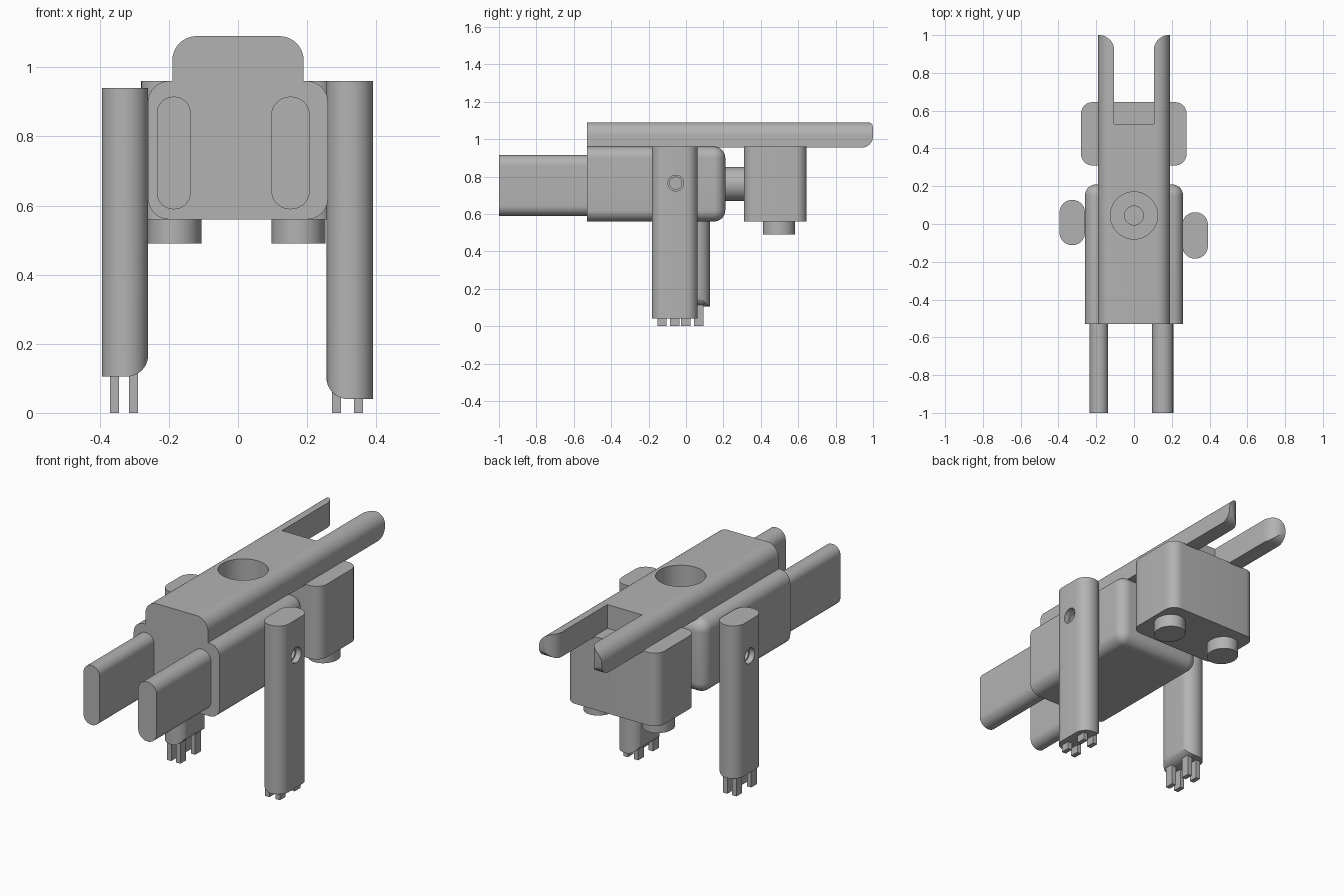
import bpy, bmesh, math
from mathutils import Matrix, Vector

if "Cube" in bpy.data.objects:
    bpy.data.objects.remove(bpy.data.objects["Cube"], do_unlink=True)

grey = bpy.data.materials.new("plain grey")
grey.use_nodes = True
grey.diffuse_color = (0.45, 0.45, 0.45, 1)
for node in grey.node_tree.nodes:
    if node.type == 'BSDF_PRINCIPLED':
        node.inputs["Base Color"].default_value = grey.diffuse_color


def finish(name, bm):
    bmesh.ops.recalc_face_normals(bm, faces=bm.faces)
    mesh = bpy.data.meshes.new(name)
    bm.to_mesh(mesh)
    bm.free()
    mesh.materials.append(grey)
    obj = bpy.data.objects.new(name, mesh)
    bpy.context.scene.collection.objects.link(obj)
    return obj


def box(name, x, y, z, radius=0, pick=None):
    """Box between ranges; pick chooses edges to round by their place on a unit cube."""
    bm = bmesh.new()
    bmesh.ops.create_cube(bm, size=2)
    edges = []
    if pick:
        edges = [e for e in bm.edges if pick((e.verts[0].co + e.verts[1].co) / 2)]
    for v in bm.verts:
        v.co = Vector([(lo + hi) / 2 + c * (hi - lo) / 2
                       for c, (lo, hi) in zip(v.co, (x, y, z))])
    if edges:
        bmesh.ops.bevel(bm, geom=edges, offset=radius, segments=10, profile=0.5,
                        affect='EDGES', clamp_overlap=True)
    return finish(name, bm)


def cylinder(name, centre, radius, depth, axis='Z', stretch=1):
    turn = {'X': Matrix.Rotation(math.pi / 2, 4, 'Y'),
            'Y': Matrix.Rotation(math.pi / 2, 4, 'X'), 'Z': Matrix()}[axis]
    bm = bmesh.new()
    bmesh.ops.create_cone(bm, cap_ends=True, segments=48, radius1=radius,
                          radius2=radius, depth=depth,
                          matrix=Matrix.Translation(centre) @ turn @ Matrix.Diagonal((1, stretch, 1, 1)))
    return finish(name, bm)


def prism(name, outline, z0, z1):
    bm = bmesh.new()
    face = bm.faces.new([bm.verts.new((x, y, z0)) for x, y in outline])
    new = bmesh.ops.extrude_face_region(bm, geom=[face])["geom"]
    bmesh.ops.translate(bm, vec=(0, 0, z1 - z0),
                        verts=[g for g in new if isinstance(g, bmesh.types.BMVert)])
    return finish(name, bm)


def carve(obj, cutter, operation='DIFFERENCE'):
    mod = obj.modifiers.new("carve", 'BOOLEAN')
    mod.operation, mod.object, mod.solver = operation, cutter, 'EXACT'
    bpy.context.view_layer.update()
    graph = bpy.context.evaluated_depsgraph_get()
    mesh = bpy.data.meshes.new_from_object(obj.evaluated_get(graph))
    obj.modifiers.clear()
    obj.data = mesh
    bpy.data.objects.remove(cutter, do_unlink=True)


# Torso, flat at the front and rounded behind
torso = box("torso", (-0.26, 0.26), (-0.53, 0.21), (0.56, 0.96), 0.06, lambda m: m.y > -0.5)

# Back plate with rounded top, rounded tail and a slot between two prongs
plate = box("back_plate", (-0.19, 0.19), (-0.53, 1.0), (0.955, 1.09), 0.07,
            lambda m: m.y == 0 and m.z > 0)
carve(plate, box("tail_shape", (-0.5, 0.5), (-0.8, 1.0), (0.955, 1.3), 0.06,
                 lambda m: m.x == 0 and m.y > 0 and m.z < 0), 'INTERSECT')
arc = [(0.185 - 0.08 * math.cos(a), 0.92 + 0.08 * math.sin(a))
       for a in (math.pi / 2 * i / 10 for i in range(11))]
half = [(0.105, 0.53)] + arc + [(0.185, 1.1)]
carve(plate, prism("slot", half + [(-x, y) for x, y in reversed(half)], 0.9, 1.2))

# Stepped round socket through the plate into the torso
for part in (plate, torso):
    carve(part, cylinder("socket", (0, 0.045, 1.0), 0.125, 0.4))
carve(torso, cylinder("socket_core", (0, 0.045, 0.8), 0.05, 0.2))

# Neck, hip block and pegs
cylinder("neck", (0, 0.26, 0.76), 0.09, 0.14, 'Y')
box("hip_block", (-0.28, 0.278), (0.31, 0.645), (0.56, 0.96), 0.06, lambda m: m.z == 0)
for side, x in (("right", -0.184), ("left", 0.175)):
    cylinder(side + "_peg", (x, 0.497, 0.53), 0.078, 0.08, stretch=1.1)

# Forward bars
for side, x in (("right", (-0.235, -0.137)), ("left", (0.096, 0.208))):
    box(side + "_front_bar", x, (-1.0, -0.52), (0.589, 0.915),
        (x[1] - x[0]) * 0.49, lambda m: m.y == 0)

# Arms with a rounded inner foot, a stepped bore and four fingers
for side, sign, x, y, z, hole, fingers in (
        ("left", 1, (0.256, 0.391), (-0.183, 0.062), (0.04, 0.96), (-0.055, 0.765), (0.285, 0.348)),
        ("right", -1, (-0.394, -0.26), (-0.112, 0.127), (0.105, 0.94), (0.012, 0.745), (-0.302, -0.357))):
    arm = box(side + "_arm", x, y, z, 0.065, lambda m: m.z == 0)
    carve(arm, box("foot_shape", x, (-0.5, 0.5), (z[0], 1.2), 0.062,
                   lambda m: m.y == 0 and m.z < 0 and m.x * sign < 0), 'INTERSECT')
    outer = x[1] if sign > 0 else x[0]
    for radius, depth in ((0.042, 0.06), (0.032, 0.18)):
        carve(arm, cylinder("bore", (outer, *hole), radius, depth, 'X'))
    middle = (y[0] + y[1]) / 2 - 0.004
    for i, fx in enumerate(fingers):
        for j, fy in enumerate((middle - 0.064, middle + 0.064)):
            box(f"{side}_finger_{i}_{j}", (fx - 0.013, fx + 0.013),
                (fy - 0.025, fy + 0.025), (0, z[0] + 0.06))

# Smooth rounded surfaces, crisp edges
bpy.ops.object.select_all(action='DESELECT')
for obj in bpy.context.scene.objects:
    if obj.type == 'MESH':
        obj.select_set(True)
        bpy.context.view_layer.objects.active = obj
bpy.ops.object.shade_smooth_by_angle(angle=math.radians(30))
